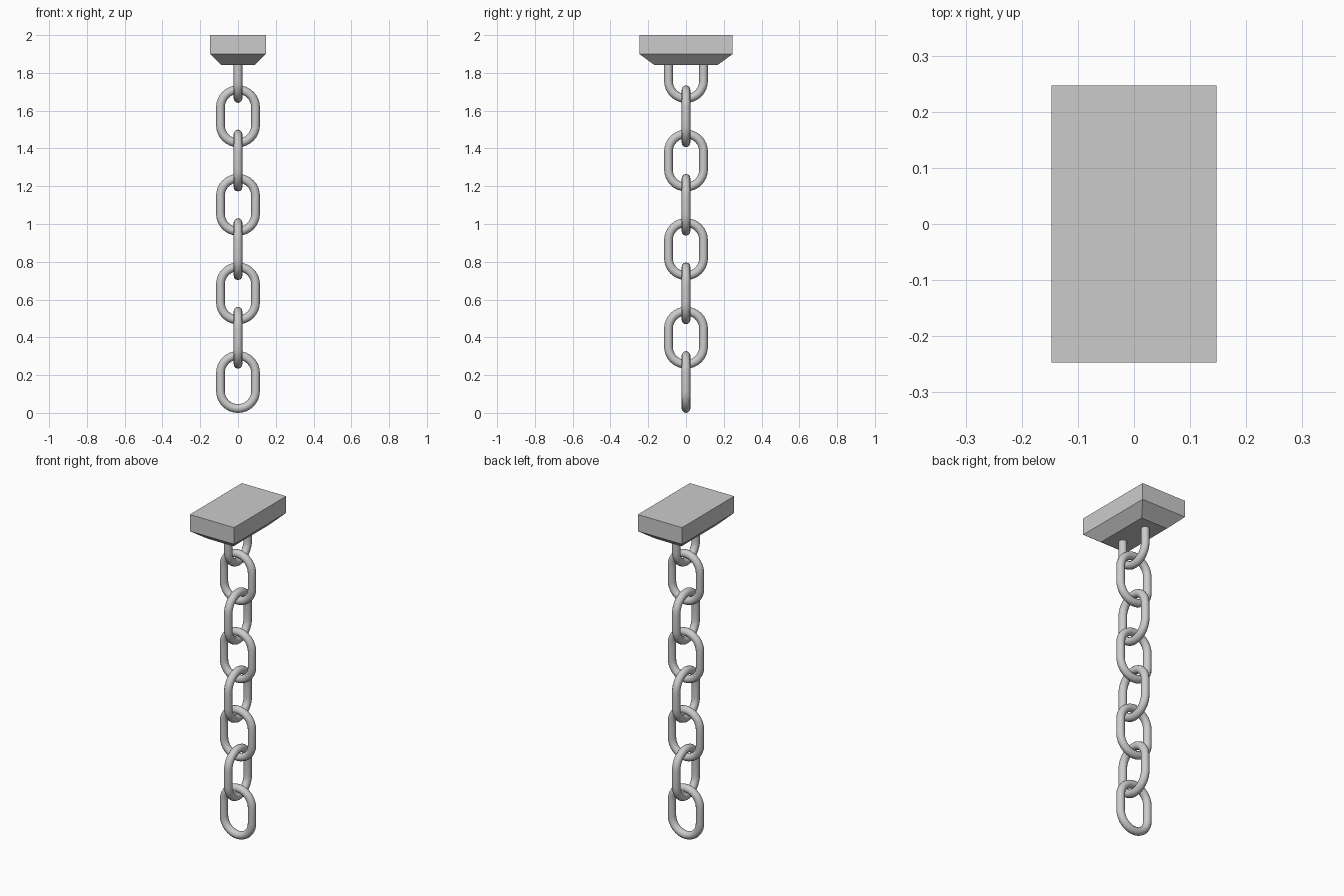
import bpy, bmesh, math

if "Cube" in bpy.data.objects:
    bpy.data.objects.remove(bpy.data.objects["Cube"])

WIRE = 0.023           # rod radius
R = 0.093              # bend radius of the rod centreline
H = 0.327              # overall link height
PITCH = 0.2345         # vertical step between links
STRAIGHT = H / 2 - WIRE - R
STEPS = 16


def arc(cz, a0):
    return [(R * math.cos(a0 + math.pi * i / STEPS), cz + R * math.sin(a0 + math.pi * i / STEPS))
            for i in range(STEPS + 1)]


def rod(name, pts, cyclic):
    """Round rod along a path in the local XZ plane, converted to a mesh."""
    cu = bpy.data.curves.new(name, 'CURVE')
    cu.dimensions = '3D'
    cu.bevel_depth = WIRE
    cu.bevel_resolution = 4
    cu.use_fill_caps = True
    sp = cu.splines.new('POLY')
    sp.points.add(len(pts) - 1)
    for p, (x, z) in zip(sp.points, pts):
        p.co = (x, 0, z, 1)
    sp.use_cyclic_u = cyclic
    sp.use_smooth = True
    ob = bpy.data.objects.new(name, cu)
    bpy.context.collection.objects.link(ob)
    bpy.ops.object.select_all(action='DESELECT')
    ob.select_set(True)
    bpy.context.view_layer.objects.active = ob
    bpy.ops.object.convert(target='MESH')
    bpy.ops.object.shade_smooth_by_angle(angle=math.radians(40))
    return bpy.context.view_layer.objects.active


# chain links, alternating a quarter turn
link = rod("chain_link_1", arc(STRAIGHT, 0) + arc(-STRAIGHT, math.pi), True)
link.location.z = H / 2
for i in range(1, 7):
    c = bpy.data.objects.new(f"chain_link_{i + 1}", link.data)
    c.location.z = H / 2 + i * PITCH
    c.rotation_euler.z = math.pi / 2 * (i % 2)
    bpy.context.collection.objects.link(c)

# U-shaped hanger running up into the plate
top = 1.87
hanger = rod("hanger_loop", [(-R, top)] + arc(7 * PITCH + WIRE + R, math.pi) + [(R, top)], False)
hanger.rotation_euler.z = math.pi / 2

# ceiling plate with a tapered underside
bm = bmesh.new()
rings = [[bm.verts.new((sx * x, sy * y, z)) for sx, sy in ((-1, -1), (1, -1), (1, 1), (-1, 1))]
         for x, y, z in ((0.088, 0.168, 1.842), (0.147, 0.247, 1.9), (0.147, 0.247, 2.0))]
bm.faces.new(rings[0][::-1])
bm.faces.new(rings[-1])
for a, b in zip(rings, rings[1:]):
    for k in range(4):
        n = (k + 1) % 4
        bm.faces.new((a[k], a[n], b[n], b[k]))
me = bpy.data.meshes.new("ceiling_plate")
bm.to_mesh(me)
bm.free()
bpy.context.collection.objects.link(bpy.data.objects.new("ceiling_plate", me))
